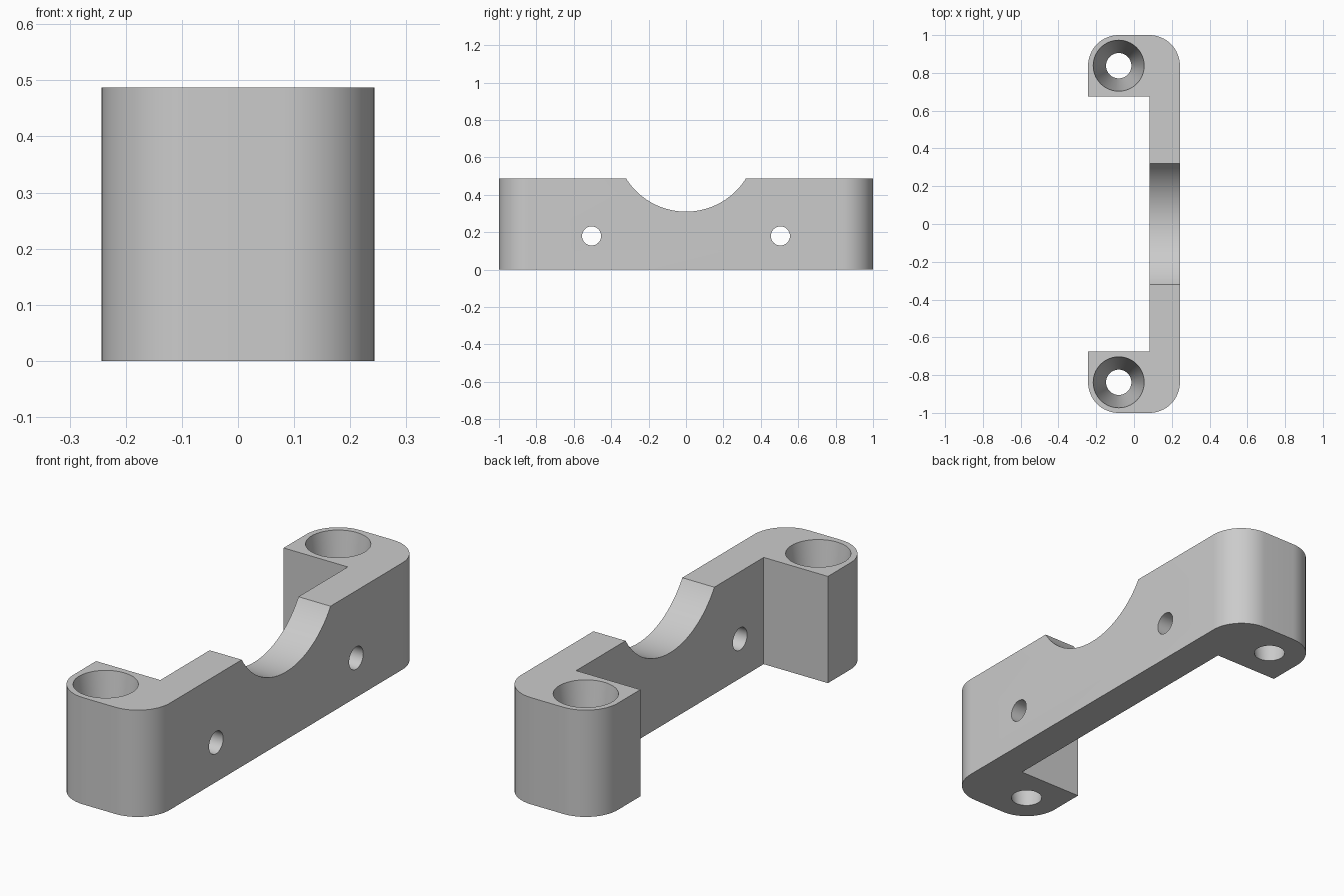
import bpy, bmesh
from math import pi, cos, sin

cube = bpy.data.objects.get("Cube")
if cube:
    bpy.data.objects.remove(cube, do_unlink=True)

HALF_W, HALF_L, HEIGHT = 0.243, 1.0, 0.487
CORNER = 0.162          # radius of the outer corners
BAR_X, TAB_Y = 0.081, 0.676  # inner face of the bar, inner face of the tabs

grey = bpy.data.materials.new("plain_grey")
grey.use_nodes = True
grey.diffuse_color = (0.6, 0.6, 0.6, 1)
grey.node_tree.nodes["Principled BSDF"].inputs["Base Color"].default_value = (0.6, 0.6, 0.6, 1)


def corner(cx, cy, start, steps=16):
    """Quarter circle running counterclockwise from a start angle."""
    return [(cx + CORNER * cos(start + pi / 2 * i / steps),
             cy + CORNER * sin(start + pi / 2 * i / steps)) for i in range(steps + 1)]


# C-shaped outline: one half, then its mirror image
cx, cy = HALF_W - CORNER, HALF_L - CORNER
half = corner(cx, cy, 0) + corner(-cx, cy, pi / 2) + [(-HALF_W, TAB_Y), (BAR_X, TAB_Y)]
outline = half + [(x, -y) for x, y in reversed(half)]

bm = bmesh.new()
base = bm.faces.new([bm.verts.new((x, y, 0)) for x, y in outline])
top = bmesh.ops.extrude_face_region(bm, geom=[base])
bmesh.ops.translate(bm, vec=(0, 0, HEIGHT),
                    verts=[v for v in top["geom"] if isinstance(v, bmesh.types.BMVert)])
bmesh.ops.recalc_face_normals(bm, faces=bm.faces)
mesh = bpy.data.meshes.new("mounting_bracket")
bm.to_mesh(mesh)
bm.free()
bracket = bpy.data.objects.new("mounting_bracket", mesh)
bpy.context.collection.objects.link(bracket)
mesh.materials.append(grey)


def cut(name, r1, r2, depth, location, rotation=(0, 0, 0), sides=64):
    """Subtract a cone or cylinder from the bracket."""
    bpy.ops.mesh.primitive_cone_add(vertices=sides, radius1=r1, radius2=r2, depth=depth,
                                    location=location, rotation=rotation)
    cutter = bpy.context.object
    cutter.name = name
    cutter.hide_render = True
    cutter.data.materials.append(grey)
    mod = bracket.modifiers.new(name, "BOOLEAN")
    mod.operation, mod.solver, mod.object = "DIFFERENCE", "EXACT", cutter
    bpy.context.view_layer.objects.active = bracket
    bpy.ops.object.modifier_apply(modifier=name)
    bpy.data.objects.remove(cutter, do_unlink=True)


# Tapered screw holes in the tabs and round holes through the bar
BOTTOM_R, TOP_R, EXTRA = 0.067, 0.135, 0.1
flare = (TOP_R - BOTTOM_R) / HEIGHT * EXTRA
for side in (-1, 1):
    cut("screw_hole", BOTTOM_R - flare, TOP_R + flare, HEIGHT + 2 * EXTRA,
        (-cx, side * cy, HEIGHT / 2))
    cut("bar_hole", 0.051, 0.051, 0.5, (0.16, side * 0.505, 0.18), (0, pi / 2, 0))

# Round saddle in the top of the bar
cut("saddle", 0.378, 0.378, 0.6, (0.16, 0, 0.688), (0, pi / 2, 0), 128)

bpy.ops.object.select_all(action="DESELECT")
bracket.select_set(True)
bpy.context.view_layer.objects.active = bracket
bpy.ops.object.shade_smooth_by_angle(angle=pi / 6)
